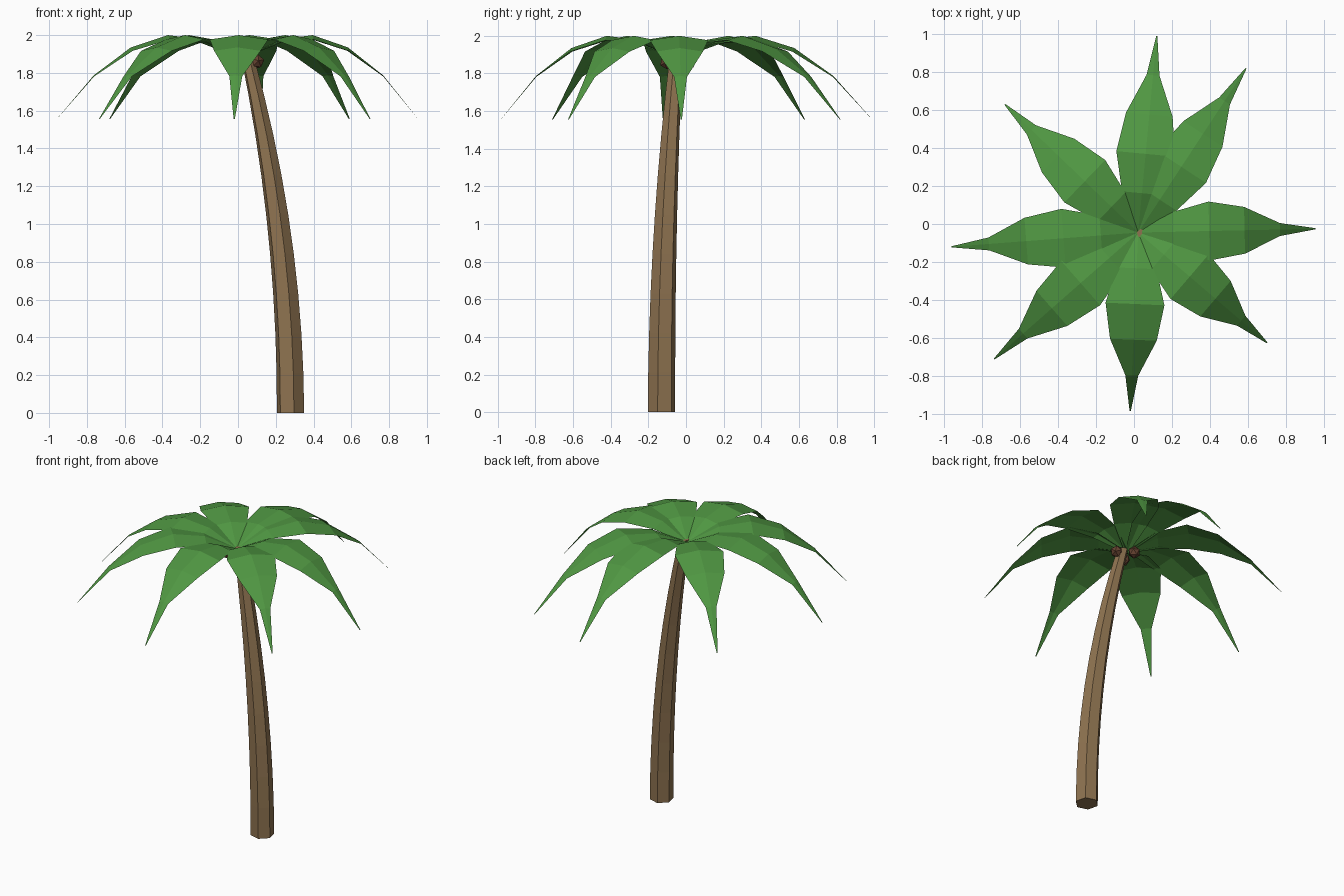
import bpy
import bmesh
import math
from mathutils import Vector

cube = bpy.data.objects.get("Cube")
if cube:
    bpy.data.objects.remove(cube, do_unlink=True)


def material(name, colour):
    mat = bpy.data.materials.new(name)
    mat.use_nodes = True
    mat.diffuse_color = (*colour, 1)
    mat.node_tree.nodes["Principled BSDF"].inputs["Base Color"].default_value = (*colour, 1)
    return mat


bark = material("bark brown", (0.27, 0.17, 0.08))
green = material("leaf green", (0.08, 0.31, 0.055))
shell = material("dark nut brown", (0.13, 0.055, 0.03))


def finish(bm, name, mat):
    mesh = bpy.data.meshes.new(name)
    bm.to_mesh(mesh)
    bm.free()
    mesh.materials.append(mat)
    obj = bpy.data.objects.new(name, mesh)
    bpy.context.collection.objects.link(obj)
    return obj


# Curved, tapering six-sided trunk
def trunk_ring(bm, z):
    centre = Vector((0.278 - 0.064 * z * z, -0.13 + 0.0216 * z * z, z))
    radius = 0.075 - 0.004 * z - 0.009 * z * z
    angles = [math.radians(60 * i - 16) for i in range(6)]
    return [bm.verts.new(centre + radius * Vector((math.cos(a), math.sin(a), 0))) for a in angles]


bm = bmesh.new()
SECTIONS = 9
rings = [trunk_ring(bm, 1.89 * i / SECTIONS) for i in range(SECTIONS + 1)]
for low, high in zip(rings, rings[1:]):
    for i in range(6):
        j = (i + 1) % 6
        bm.faces.new((low[i], low[j], high[j], high[i]))
bm.faces.new(rings[0][::-1])
bm.faces.new(rings[-1])
finish(bm, "trunk", bark)

# Arching leaves: midrib height and half width at even steps outward
CROWN = Vector((0.022, -0.045, 0))
HEIGHTS = (1.88, 1.975, 2.0, 1.935, 1.787, 1.555)
WIDTHS = (0.012, 0.105, 0.155, 0.123, 0.034, 0.003)
TIPS = ((0.12, 0.99), (0.59, 0.82), (0.955, -0.025), (0.70, -0.625),
        (-0.02, -0.985), (-0.735, -0.71), (-0.96, -0.12), (-0.68, 0.63))


def leaf(name, tip):
    reach = Vector((*tip, 0)) - CROWN
    side = Vector((-reach.y, reach.x, 0)).normalized()
    bm = bmesh.new()
    rows = []
    for i, (height, width) in enumerate(zip(HEIGHTS, WIDTHS)):
        rib = CROWN + reach * i / 5 + Vector((0, 0, height))
        droop = Vector((0, 0, -0.15 * width))
        rows.append([bm.verts.new(rib + s * width * side + droop * abs(s)) for s in (-1, 0, 1)])
    for a, b in zip(rows, rows[1:]):
        for k in (0, 1):
            bm.faces.new((a[k], b[k], b[k + 1], a[k + 1]))
    finish(bm, name, green)


for n, tip in enumerate(TIPS, 1):
    leaf(f"leaf_{n}", tip)

# Three nuts hanging round the top of the trunk
for n in range(3):
    angle = math.radians(120 * n - 5)
    bm = bmesh.new()
    bmesh.ops.create_icosphere(bm, subdivisions=1, radius=0.04)
    nut = finish(bm, f"nut_{n + 1}", shell)
    nut.location = (0.035 + 0.065 * math.cos(angle), -0.047 + 0.065 * math.sin(angle), 1.86)
    nut.rotation_euler = (0.3, 0.2, angle)
